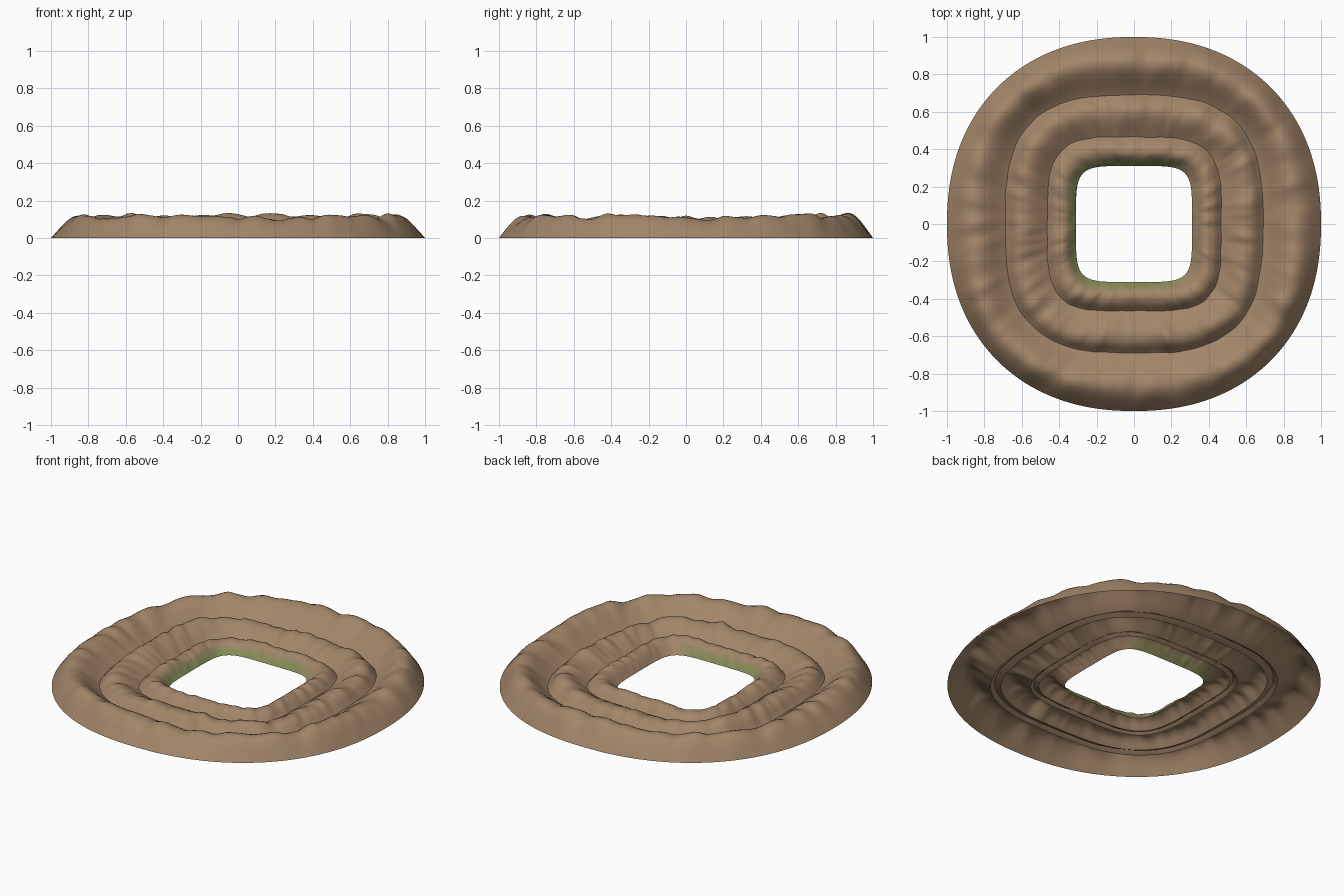
import bpy
import math
from mathutils import Vector, noise

cube = bpy.data.objects.get("Cube")
if cube:
    bpy.data.objects.remove(cube, do_unlink=True)


def make_material(name, colour):
    mat = bpy.data.materials.new(name)
    mat.use_nodes = True
    mat.diffuse_color = (*colour, 1)
    bsdf = mat.node_tree.nodes["Principled BSDF"]
    bsdf.inputs["Base Color"].default_value = (*colour, 1)
    bsdf.inputs["Roughness"].default_value = 0.9
    return mat


EARTH = make_material("brown earth", (0.36, 0.235, 0.14))
BLEND = make_material("olive earth", (0.30, 0.25, 0.12))
GRASS = make_material("green grass", (0.24, 0.26, 0.095))

SEGMENTS = 160


def outline_point(size, angle):
    """Point on a rounded square that becomes a circle as it grows."""
    c, s = math.cos(angle), math.sin(angle)
    n = 1 / (0.19 + (size - 0.31) * 0.38)
    radius = size / (abs(c) ** n + abs(s) ** n) ** (1 / n)
    return Vector((c * radius, s * radius, 0))


def ridge(name, profile, seed, wrinkle):
    """Sweep a mound profile (size, height) round the centre, roughened along the way."""
    verts, faces, slots = [], [], []
    last = len(profile) - 1
    for i in range(SEGMENTS):
        angle = math.tau * i / SEGMENTS
        ring = Vector((math.cos(angle), math.sin(angle), 0))
        for j, (size, height) in enumerate(profile):
            up = Vector((0, 0, seed + j * 0.12))
            swell = noise.noise(ring * 2.5 + up)
            crease = noise.noise(ring * 9 + up)
            fine = noise.noise(ring * 20 + up)
            # the outer face stays smoother than the crest and inner face
            amount = wrinkle * min(1, 0.3 + 1.4 * j / last)
            if 0 < j < last:
                height *= 1 + 0.25 * swell + amount * (0.9 * crease + 0.6 * fine)
                size += 0.05 * amount * crease
            point = outline_point(size, angle)
            point.z = max(height, 0)
            verts.append(point)
    rows = len(profile)
    for i in range(SEGMENTS):
        k = (i + 1) % SEGMENTS
        for j in range(last):
            faces.append((i * rows + j, k * rows + j, k * rows + j + 1, i * rows + j + 1))
            # grass on the hole's slope, all but the right side
            centre = sum((verts[v] for v in faces[-1]), Vector()) / 4
            size = (profile[j][0] + profile[j + 1][0]) / 2
            if size > 0.358 or centre.x > 0.27:
                slots.append(0)
            elif size > 0.343 or centre.x > 0.2:
                slots.append(1)
            else:
                slots.append(2)
    mesh = bpy.data.meshes.new(name)
    mesh.from_pydata(verts, [], faces)
    for mat in (EARTH, BLEND, GRASS):
        mesh.materials.append(mat)
    for face, slot in zip(mesh.polygons, slots):
        face.material_index = slot
        face.use_smooth = True
    obj = bpy.data.objects.new(name, mesh)
    bpy.context.collection.objects.link(obj)
    smooth = obj.modifiers.new("soften", "SUBSURF")
    smooth.levels = smooth.render_levels = 1


# Three overlapping mounds, open underneath
ridge("outer_ridge", [(1, 0), (0.97, 0.037), (0.94, 0.073), (0.905, 0.105), (0.87, 0.119),
                      (0.83, 0.114), (0.785, 0.086), (0.74, 0.05), (0.69, 0.015), (0.65, 0)],
      seed=3.1, wrinkle=0.25)
ridge("middle_ridge", [(0.715, 0), (0.69, 0.014), (0.665, 0.045), (0.64, 0.073), (0.605, 0.087),
                       (0.57, 0.081), (0.53, 0.059), (0.485, 0.028), (0.46, 0.012), (0.44, 0)],
      seed=11.7, wrinkle=0.32)
ridge("inner_ridge", [(0.485, 0), (0.462, 0.016), (0.445, 0.04), (0.42, 0.06), (0.395, 0.068),
                      (0.37, 0.063), (0.352, 0.049), (0.335, 0.03), (0.322, 0.014), (0.31, 0)],
      seed=23.4, wrinkle=0.2)
